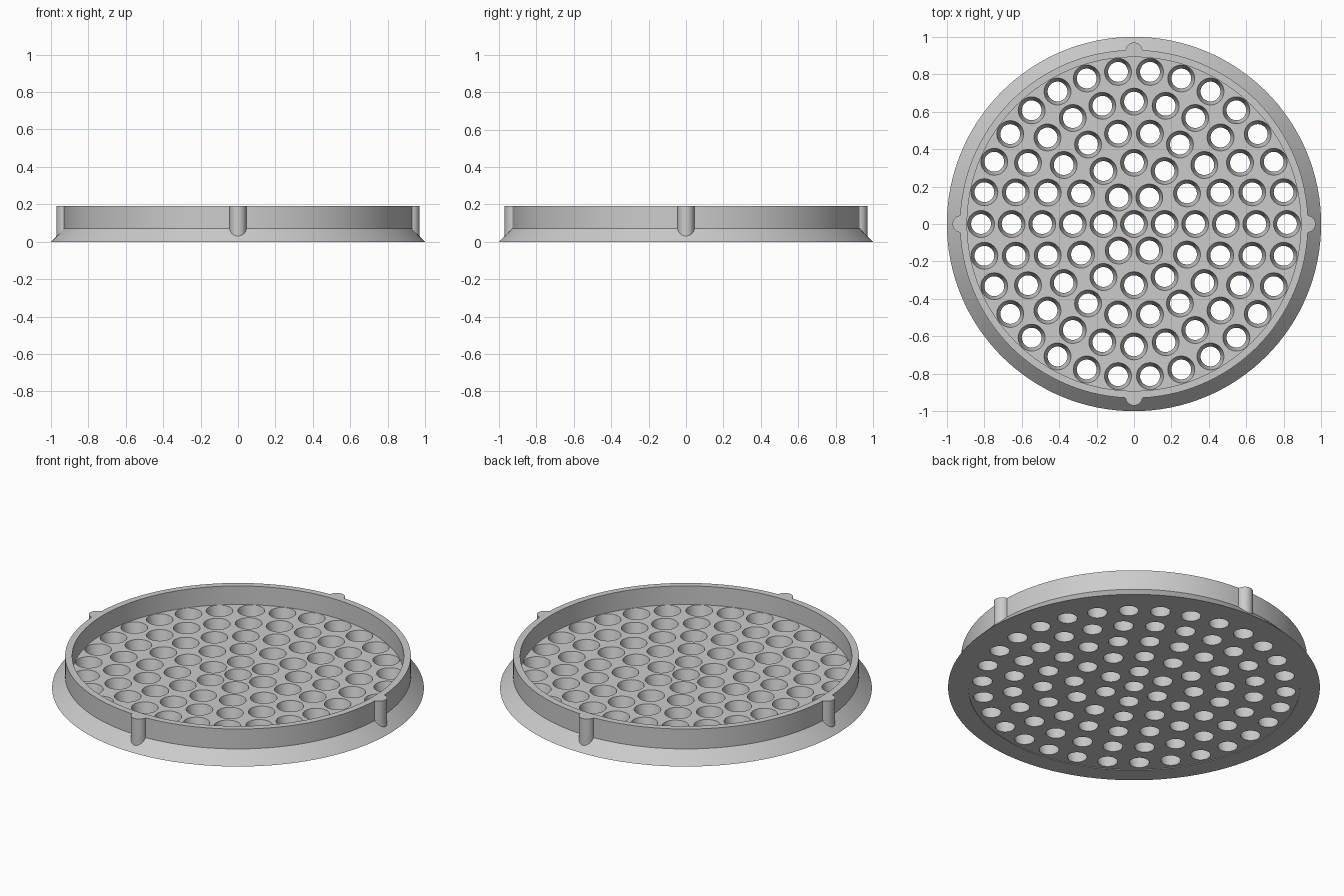
import bpy, bmesh, math
from mathutils import Matrix

cube = bpy.data.objects.get("Cube")
if cube:
    bpy.data.objects.remove(cube, do_unlink=True)

FLOOR_BASE, FLOOR_TOP, RIM_TOP = 0.004, 0.08, 0.19
INNER, OUTER = 0.892, 0.93

gray = bpy.data.materials.new("light gray")
gray.use_nodes = True
color = (0.6, 0.6, 0.6, 1)
gray.diffuse_color = color
gray.node_tree.nodes["Principled BSDF"].inputs["Base Color"].default_value = color


def add_object(name, bm):
    bmesh.ops.recalc_face_normals(bm, faces=bm.faces)
    mesh = bpy.data.meshes.new(name)
    bm.to_mesh(mesh)
    bm.free()
    mesh.materials.append(gray)
    obj = bpy.data.objects.new(name, mesh)
    bpy.context.collection.objects.link(obj)
    return obj


def smooth(obj):
    bpy.ops.object.select_all(action='DESELECT')
    obj.select_set(True)
    bpy.context.view_layer.objects.active = obj
    bpy.ops.object.shade_smooth_by_angle(angle=math.radians(30))


def lathe(bm, profile, steps):
    """Spin a closed (radius, height) profile around the z axis."""
    verts = [bm.verts.new((r, 0, z)) for r, z in profile]
    edges = [bm.edges.new((verts[i - 1], v)) for i, v in enumerate(verts)]
    bmesh.ops.spin(bm, geom=verts + edges, cent=(0, 0, 0), axis=(0, 0, 1),
                   angle=math.tau, steps=steps, use_merge=True)
    bmesh.ops.remove_doubles(bm, verts=bm.verts, dist=1e-5)


# Outer rim: sloped flange below an upright wall
bm = bmesh.new()
lathe(bm, [(1, 0), (OUTER, 0.072), (OUTER, RIM_TOP), (INNER, RIM_TOP), (INNER, 0)], 128)
smooth(add_object("rim", bm))

# Perforated floor: a disc cut by concentric rings of tapered holes
bm = bmesh.new()
bmesh.ops.create_cone(bm, cap_ends=True, segments=128, radius1=INNER, radius2=INNER,
                      depth=FLOOR_TOP - FLOOR_BASE,
                      matrix=Matrix.Translation((0, 0, (FLOOR_TOP + FLOOR_BASE) / 2)))
floor = add_object("floor", bm)

bm = bmesh.new()
for ring in range(6):
    count = max(1, 6 * ring)
    for i in range(count):
        a = math.tau * i / count
        r = 0.1635 * ring
        bmesh.ops.create_cone(bm, cap_ends=True, segments=32, radius1=0.05, radius2=0.075,
                              depth=0.1, matrix=Matrix.Translation(
                                  (r * math.cos(a), r * math.sin(a), 0.042)))
cutter = add_object("hole_cutter", bm)
cutter.hide_render = True

cut = floor.modifiers.new("holes", 'BOOLEAN')
cut.operation = 'DIFFERENCE'
cut.solver = 'EXACT'
cut.object = cutter
bpy.context.view_layer.objects.active = floor
bpy.ops.object.modifier_apply(modifier=cut.name)
bpy.data.objects.remove(cutter, do_unlink=True)
smooth(floor)

# Four half-round ribs on the outside of the wall
for i, side in enumerate(("left", "back", "right", "front")):
    bm = bmesh.new()
    rad, mid = 0.045, 0.925
    outline = [(mid + rad * math.cos(t), rad * math.sin(t))
               for t in (math.pi * (k / 16 - 0.5) for k in range(17))]
    outline = [(0.91, -rad)] + outline + [(0.91, rad)]
    face = bm.faces.new([bm.verts.new((x, y, 0.01)) for x, y in outline])
    top = bmesh.ops.extrude_face_region(bm, geom=[face])["geom"]
    bmesh.ops.translate(bm, vec=(0, 0, RIM_TOP - 0.01),
                        verts=[g for g in top if isinstance(g, bmesh.types.BMVert)])
    bmesh.ops.rotate(bm, verts=bm.verts, cent=(0, 0, 0),
                     matrix=Matrix.Rotation(math.pi / 2 * i, 3, 'Z'))
    smooth(add_object(side + "_rib", bm))
